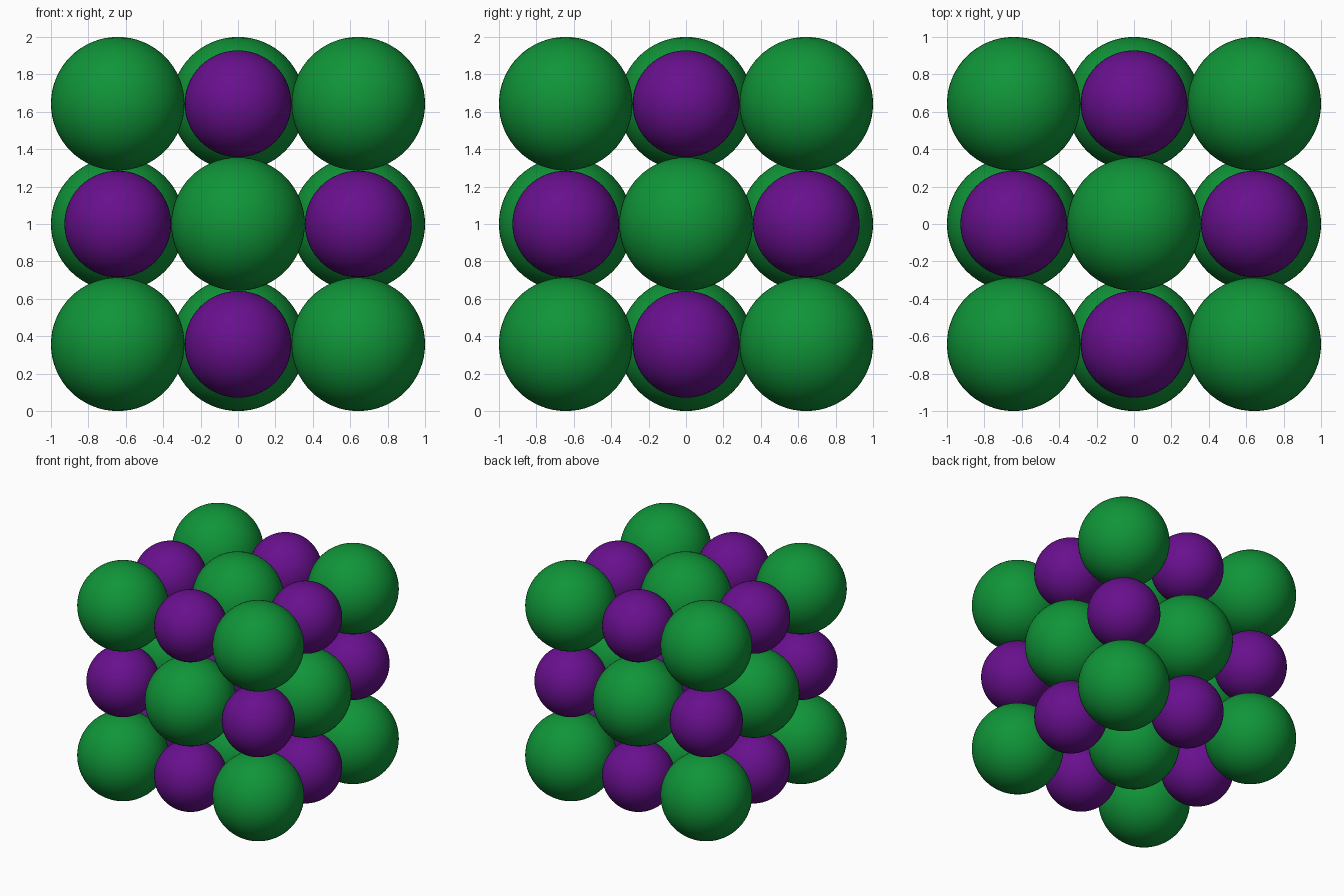
import bpy

if "Cube" in bpy.data.objects:
    bpy.data.objects.remove(bpy.data.objects["Cube"])

SPACING = 0.643      # centre-to-centre distance in the lattice
BIG, SMALL = 0.357, 0.285


def material(name, rgb):
    m = bpy.data.materials.new(name)
    m.diffuse_color = (*rgb, 1.0)
    m.use_nodes = True
    m.node_tree.nodes["Principled BSDF"].inputs["Base Color"].default_value = m.diffuse_color
    return m


green = material("green", (0.005, 0.30, 0.04))
purple = material("purple", (0.14, 0.005, 0.27))


def ball(name, centre, radius, mat):
    bpy.ops.mesh.primitive_uv_sphere_add(segments=64, ring_count=32,
                                         radius=radius, location=centre)
    ob = bpy.context.object
    ob.name = name
    ob.data.materials.append(mat)
    bpy.ops.object.shade_smooth()


# 3 x 3 x 3 rock-salt lattice: large and small balls alternate along each axis
for i in (-1, 0, 1):
    for j in (-1, 0, 1):
        for k in (-1, 0, 1):
            centre = (i * SPACING, j * SPACING, 1 + k * SPACING)
            if (i + j + k) % 2:      # corners and face centres
                ball("large_ion", centre, BIG, green)
            else:                    # edge midpoints and body centre
                ball("small_ion", centre, SMALL, purple)
